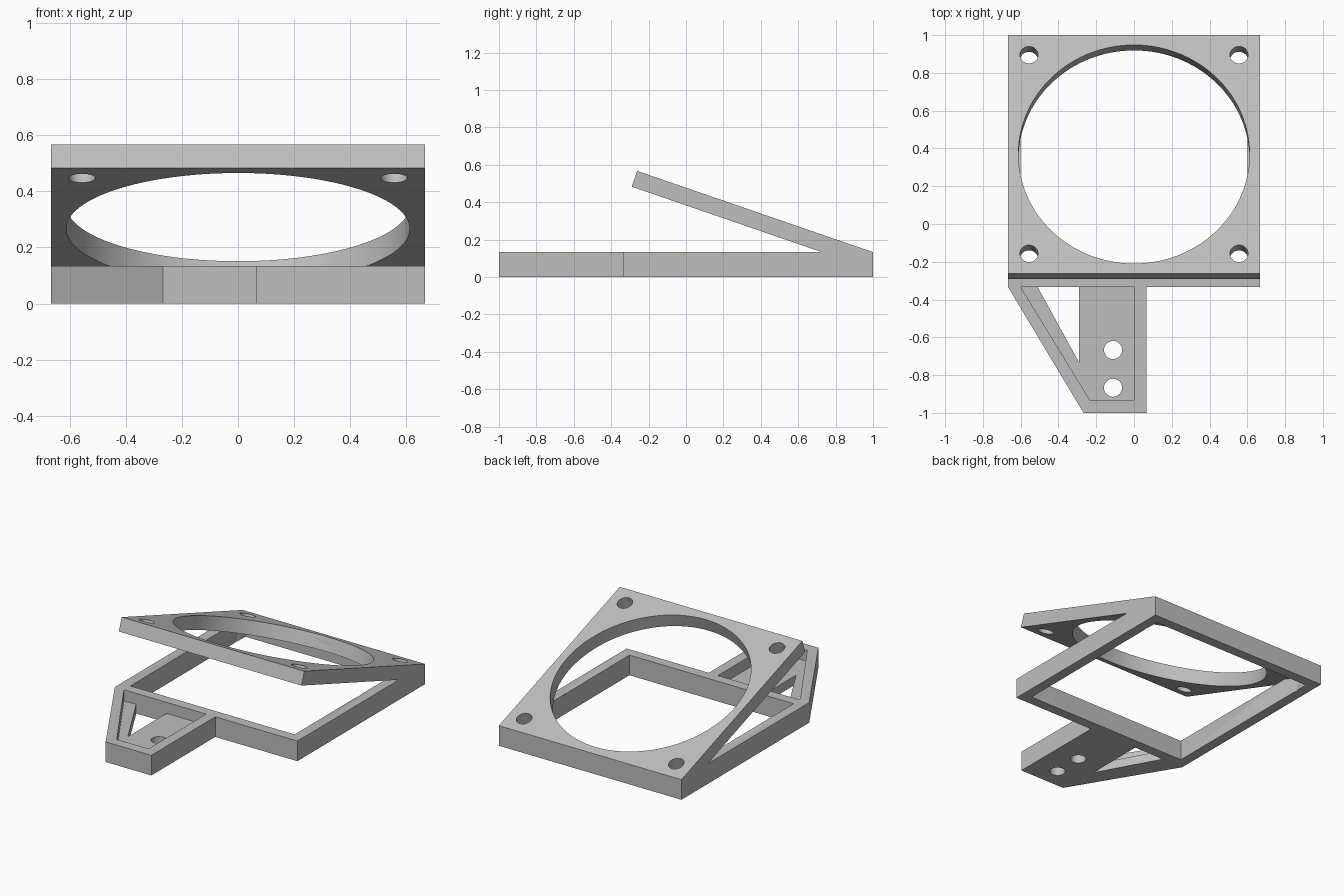
import bpy, bmesh
from math import radians, cos, sin, pi
from mathutils import Matrix

cube = bpy.data.objects.get("Cube")
if cube:
    bpy.data.objects.remove(cube, do_unlink=True)

# One matte grey for everything
grey = bpy.data.materials.new("light_grey")
grey.use_nodes = True
grey.diffuse_color = (0.52, 0.52, 0.52, 1)
grey.node_tree.nodes["Principled BSDF"].inputs["Base Color"].default_value = grey.diffuse_color

HALF, WALL, HEIGHT = 0.667, 0.067, 0.133
FRONT, FLOOR = -0.333, 0.06
BORE = 0.048


def prism(name, outline, low, high, matrix=Matrix()):
    """Extrude a flat outline from low to high, then place it."""
    bm = bmesh.new()
    face = bm.faces.new([bm.verts.new((x, y, low)) for x, y in outline])
    top = bmesh.ops.extrude_face_region(bm, geom=[face])["geom"]
    verts = [g for g in top if isinstance(g, bmesh.types.BMVert)]
    bmesh.ops.translate(bm, verts=verts, vec=(0, 0, high - low))
    bmesh.ops.recalc_face_normals(bm, faces=bm.faces)
    bm.transform(matrix)
    mesh = bpy.data.meshes.new(name)
    bm.to_mesh(mesh)
    bm.free()
    mesh.materials.append(grey)
    obj = bpy.data.objects.new(name, mesh)
    bpy.context.collection.objects.link(obj)
    return obj


def rect(x0, x1, y0, y1):
    return [(x0, y0), (x1, y0), (x1, y1), (x0, y1)]


def circle(x, y, r, sides):
    return [(x + r * cos(2 * pi * i / sides), y + r * sin(2 * pi * i / sides))
            for i in range(sides)]


def activate(obj):
    bpy.ops.object.select_all(action='DESELECT')
    obj.select_set(True)
    bpy.context.view_layer.objects.active = obj


def cut(obj, *args):
    """Subtract a temporary prism from an object."""
    cutter = prism("cutter", *args)
    cutter.hide_render = True
    mod = obj.modifiers.new("cut", 'BOOLEAN')
    mod.operation, mod.solver, mod.object = 'DIFFERENCE', 'EXACT', cutter
    activate(obj)
    bpy.ops.object.modifier_apply(modifier=mod.name)
    bpy.data.objects.remove(cutter, do_unlink=True)


# Square base frame
frame = prism("base_frame", rect(-HALF, HALF, FRONT, 1), 0, HEIGHT)
inner = HALF - WALL
cut(frame, rect(-inner, inner, FRONT + WALL, 1 - WALL), -0.1, 0.3)

# Tilted plate hinged on the top back edge of the frame
tilt = Matrix.Translation((0, 1, HEIGHT)) @ Matrix.Rotation(radians(-19), 4, 'X')
plate = prism("tilted_plate", rect(-HALF, HALF, -2 * HALF, 0), -0.089, 0, tilt)

# Large opening and four corner bores, which also trim the back of the frame
openings = [circle(0, -HALF, 0.612, 128)]
openings += [circle(sx * 0.556, -HALF + sy * 0.556, BORE, 32)
             for sx in (-1, 1) for sy in (-1, 1)]
for outline in openings:
    for part in (plate, frame):
        cut(part, outline, -0.2, 0.1, tilt)

# Front bracket: walled tray with a triangular window and two bores
bracket = prism("front_bracket", [(-HALF, FRONT), (-0.267, -1), (WALL, -1), (WALL, FRONT)],
                0, HEIGHT)
cut(bracket, [(-0.615, FRONT + 0.03), (-0.6, FRONT), (-0.233, -0.933), (0, -0.933),
              (0, FRONT + 0.03)], FLOOR, 0.3)
cut(bracket, [(-0.527, FRONT + 0.03), (-0.29, -0.735), (-0.29, FRONT + 0.03)], -0.1, 0.3)
for y in (-0.867, -0.667):
    cut(bracket, circle(-0.111, y, BORE, 32), -0.1, 0.3)

for part in (frame, plate, bracket):
    activate(part)
    bpy.ops.object.shade_smooth_by_angle(angle=radians(30))
